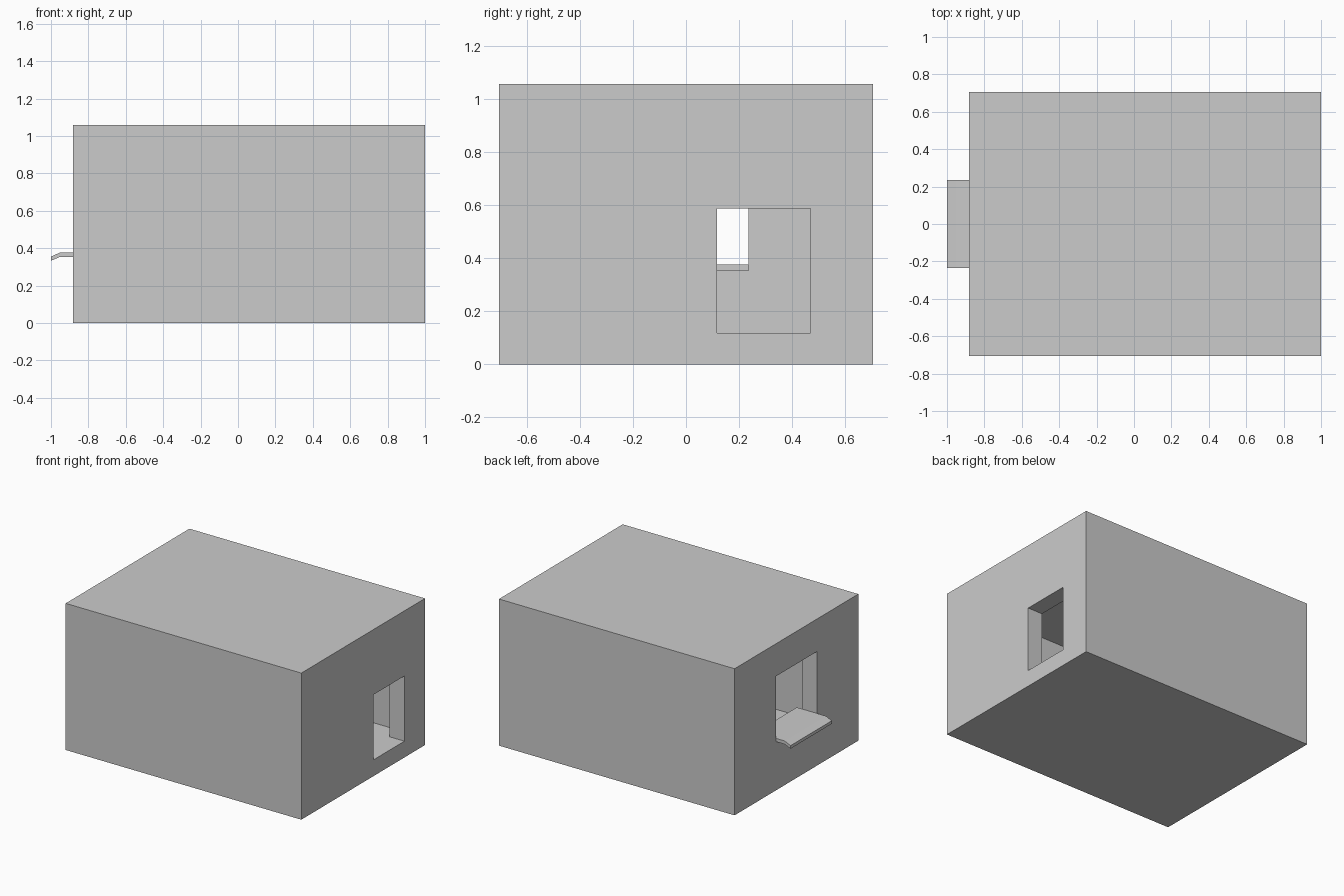
import bpy, bmesh
from mathutils import Vector

if "Cube" in bpy.data.objects:
    bpy.data.objects.remove(bpy.data.objects["Cube"])

U = 2 / 17  # modelling unit: one wall thickness


def mesh_object(name, bm):
    bmesh.ops.recalc_face_normals(bm, faces=bm.faces)
    mesh = bpy.data.meshes.new(name)
    bm.to_mesh(mesh)
    bm.free()
    obj = bpy.data.objects.new(name, mesh)
    bpy.context.collection.objects.link(obj)
    return obj


def box(name, x, y, z):
    """Box from (min, max) ranges in units."""
    bm = bmesh.new()
    bmesh.ops.create_cube(bm, size=1)
    for v in bm.verts:
        v.co = Vector([U * (r[0] if c < 0 else r[1]) for c, r in zip(v.co, (x, y, z))])
    return mesh_object(name, bm)


def cut(target, cutter):
    mod = target.modifiers.new(cutter.name, 'BOOLEAN')
    mod.operation = 'DIFFERENCE'
    mod.solver = 'EXACT'
    mod.object = cutter
    bpy.context.view_layer.objects.active = target
    bpy.ops.object.modifier_apply(modifier=mod.name)
    bpy.data.objects.remove(cutter)


# Hollow room shell with solid floor, roof and four walls
room = box("room_shell", (-7.5, 8.5), (-6, 6), (0, 9))
cut(room, box("room_cavity", (-6.5, 7.5), (-5, 5), (1, 8)))
# Doorway in the right wall, level with the floor
cut(room, box("doorway_cutter", (7.2, 9), (1, 4), (1, 5)))
# Window in the left wall
cut(room, box("window_cutter", (-8, -6.2), (-2, 2), (3, 7)))

# Window sill: bent profile extruded across the opening
profile = [(-6.12, 3.2), (-8.1, 3.2), (-8.5, 3.02), (-8.5, 2.83), (-8.1, 3.0), (-6.12, 3.0)]
bm = bmesh.new()
face = bm.faces.new([bm.verts.new((x * U, -2 * U, z * U)) for x, z in profile])
ext = bmesh.ops.extrude_face_region(bm, geom=[face], use_keep_orig=True)
bmesh.ops.translate(bm, vec=(0, 4 * U, 0),
                    verts=[g for g in ext["geom"] if isinstance(g, bmesh.types.BMVert)])
mesh_object("window_sill", bm)
